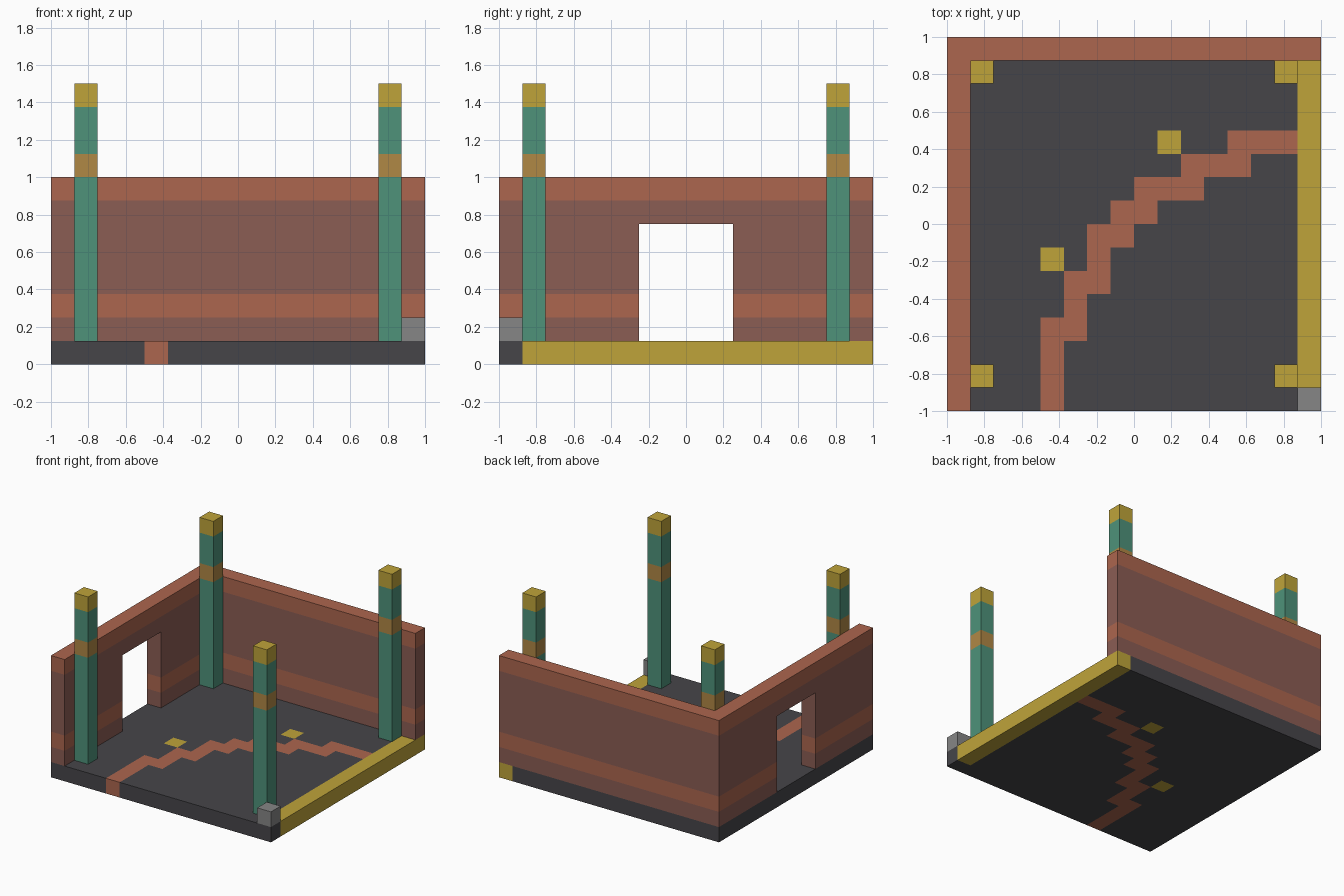
import bpy
import bmesh
from mathutils import Vector

U = 0.125  # one block

if "Cube" in bpy.data.objects:
    bpy.data.objects.remove(bpy.data.objects["Cube"], do_unlink=True)


def linear(c):
    c /= 255
    return c / 12.92 if c <= 0.04045 else ((c + 0.055) / 1.055) ** 2.4


def make_material(name, r, g, b):
    mat = bpy.data.materials.new(name)
    colour = (linear(r), linear(g), linear(b), 1)
    mat.diffuse_color = colour
    mat.use_nodes = True
    bsdf = mat.node_tree.nodes["Principled BSDF"]
    bsdf.inputs["Base Color"].default_value = colour
    bsdf.inputs["Roughness"].default_value = 0.9
    return mat


MATS = {
    "slate": make_material("dark slate", 70, 69, 73),
    "clay": make_material("terracotta", 172, 102, 78),
    "brown": make_material("dull brown", 139, 93, 84),
    "gold": make_material("gold", 191, 164, 58),
    "green": make_material("sea green", 78, 146, 122),
    "ochre": make_material("ochre", 176, 136, 69),
    "grey": make_material("grey", 134, 134, 134),
}
NAMES = list(MATS)


def prism(name, outline, x0, x1, cuts, rule):
    """Extrude a (y, z) outline along x, slice it, colour each face by rule(point inside)."""
    bm = bmesh.new()
    face = bm.faces.new([bm.verts.new((x0, y, z)) for y, z in outline])
    ext = bmesh.ops.extrude_face_region(bm, geom=[face], use_keep_orig=True)
    moved = [g for g in ext["geom"] if isinstance(g, bmesh.types.BMVert)]
    bmesh.ops.translate(bm, verts=moved, vec=(x1 - x0, 0, 0))
    bmesh.ops.recalc_face_normals(bm, faces=bm.faces)
    for axis, value in cuts:
        normal = Vector((axis == "x", axis == "y", axis == "z"))
        bmesh.ops.bisect_plane(bm, geom=bm.verts[:] + bm.edges[:] + bm.faces[:],
                               plane_co=normal * value, plane_no=normal, dist=1e-5)
    bm.normal_update()
    for f in bm.faces:
        inside = f.calc_center_median() - f.normal * U / 4
        f.material_index = NAMES.index(rule(inside))
    mesh = bpy.data.meshes.new(name)
    bm.to_mesh(mesh)
    bm.free()
    for mat in MATS.values():
        mesh.materials.append(mat)
    obj = bpy.data.objects.new(name, mesh)
    bpy.context.collection.objects.link(obj)
    return obj


def rect(y0, y1, z0, z1):
    return [(y0, z0), (y1, z0), (y1, z1), (y0, z1)]


# Floor: slate slab with a stepped path, two gold blocks and a gold side strip
PATH = [  # (front row, end row, first column, end column), in blocks
    (0, 3, 4, 5), (3, 4, 4, 6), (4, 5, 5, 6), (5, 6, 5, 7), (6, 7, 6, 7),
    (7, 8, 6, 8), (8, 9, 7, 9), (9, 10, 8, 11), (10, 11, 10, 13), (11, 12, 12, 15),
]
GOLD_CELLS = {(4, 6), (9, 11)}


def floor_colour(p):
    col, row = int((p.x + 1) / U), int((p.y + 1) / U)
    if (col == 15 and row > 0) or (col, row) in GOLD_CELLS:
        return "gold"
    if any(r0 <= row < r1 and c0 <= col < c1 for r0, r1, c0, c1 in PATH):
        return "clay"
    return "slate"


grid = [(axis, i * U - 1) for axis in "xy" for i in range(1, 16)]
prism("floor", rect(-1, 1, 0, U), -1, 1, grid, floor_colour)


# Walls: brown with two terracotta bands, doorway in one side
def wall_colour(p):
    return "clay" if 2 * U < p.z < 3 * U or p.z > 7 * U else "brown"


bands = [("z", k * U) for k in (2, 3, 7)]
prism("back_wall", rect(1 - U, 1, U, 1), -1, 1, bands, wall_colour)

doorway_outline = [(-1, U), (-2 * U, U), (-2 * U, 6 * U), (2 * U, 6 * U),
                   (2 * U, U), (1 - U, U), (1 - U, 1), (-1, 1)]
prism("side_wall", doorway_outline, -1, U - 1,
      [("y", -2 * U), ("y", 2 * U)] + bands, wall_colour)


# Posts: green with an ochre ring and a gold cap
def post_colour(p):
    if p.z > 11 * U:
        return "gold"
    return "ochre" if 8 * U < p.z < 9 * U else "green"


rings = [("z", k * U) for k in (8, 9, 11)]
for x, side in ((-7 * U, "right"), (6 * U, "left")):
    for y, end in ((-7 * U, "front"), (6 * U, "back")):
        prism(f"{end}_{side}_post", rect(y, y + U, U, 12 * U), x, x + U, rings, post_colour)

# Grey block on the front corner
prism("corner_block", rect(-1, U - 1, U, 2 * U), 1 - U, 1, [], lambda p: "grey")
